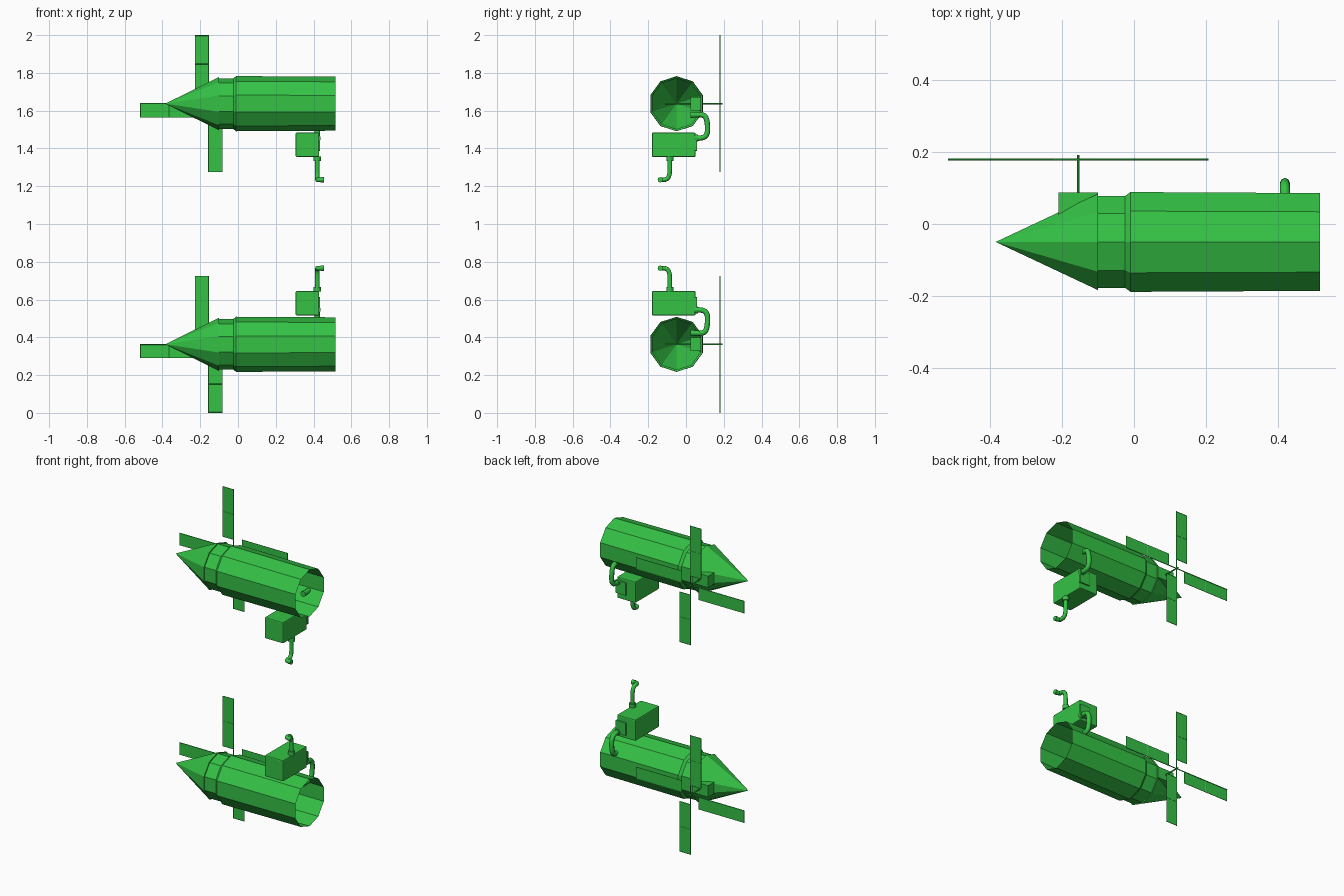
import bpy, bmesh, math
from mathutils import Vector

if "Cube" in bpy.data.objects:
    bpy.data.objects.remove(bpy.data.objects["Cube"], do_unlink=True)

green = bpy.data.materials.new("leaf green")
green.use_nodes = True
COLOR = (0.035, 0.54, 0.06, 1)
green.diffuse_color = COLOR
green.node_tree.nodes["Principled BSDF"].inputs["Base Color"].default_value = COLOR

AXIS_Y = -0.05
HUB = Vector((-0.155, 0.18))


def finish(name, bm):
    bmesh.ops.recalc_face_normals(bm, faces=bm.faces)
    mesh = bpy.data.meshes.new(name)
    bm.to_mesh(mesh)
    bm.free()
    mesh.materials.append(green)
    obj = bpy.data.objects.new(name, mesh)
    bpy.context.collection.objects.link(obj)
    return obj


def box(name, lo, hi, bevel=0):
    """Box spanning two opposite corners, given in any order."""
    lo, hi = Vector(lo), Vector(hi)
    bm = bmesh.new()
    bmesh.ops.create_cube(bm, size=1)
    for v in bm.verts:
        v.co = Vector([(a + b) / 2 + c * abs(b - a) for a, b, c in zip(lo, hi, v.co)])
    obj = finish(name, bm)
    if bevel:
        mod = obj.modifiers.new("soft edges", "BEVEL")
        mod.width, mod.segments = bevel, 2
    return obj


def rod(name, start, end, radius, sides=8):
    start, end = Vector(start), Vector(end)
    bm = bmesh.new()
    bmesh.ops.create_cone(bm, cap_ends=True, segments=sides, radius1=radius,
                          radius2=radius, depth=(end - start).length)
    turn = (end - start).to_track_quat("Z", "Y")
    for v in bm.verts:
        v.co = turn @ v.co + (start + end) / 2
    return finish(name, bm)


def pipe(name, points, radius):
    """Round pipe along a smooth path."""
    curve = bpy.data.curves.new(name, "CURVE")
    curve.dimensions = "3D"
    curve.bevel_depth, curve.bevel_resolution = radius, 2
    curve.use_fill_caps = True
    curve.resolution_u = 4
    spline = curve.splines.new("NURBS")
    spline.points.add(len(points) - 1)
    for p, co in zip(spline.points, points):
        p.co = (*co, 1)
    spline.use_endpoint_u = True
    spline.order_u = 3
    curve.materials.append(green)
    obj = bpy.data.objects.new(name, curve)
    bpy.context.collection.objects.link(obj)
    bpy.ops.object.select_all(action="DESELECT")
    obj.select_set(True)
    bpy.context.view_layer.objects.active = obj
    bpy.ops.object.convert(target="MESH")
    bpy.ops.object.shade_smooth_by_angle(angle=math.radians(50))


def hull(name, cz):
    """Ten-sided open tube with a stepped collar and pointed nose."""
    profile = [(-0.10, 0.141), (-0.10, 0.134), (-0.025, 0.134),
               (-0.01, 0.146), (0.517, 0.143)]
    bm = bmesh.new()
    rings = []
    for x, r in profile:
        rings.append([bm.verts.new((x, AXIS_Y + r * math.sin(k * math.tau / 10),
                                    cz + r * math.cos(k * math.tau / 10)))
                      for k in range(10)])
    tip = bm.verts.new((-0.385, AXIS_Y, cz))
    for k in range(10):
        n = (k + 1) % 10
        bm.faces.new((tip, rings[0][k], rings[0][n]))
        for a, b in zip(rings, rings[1:]):
            bm.faces.new((a[k], b[k], b[n], a[n]))
    finish(name, bm)


def rotor(prefix, cz):
    """Four flat paddles in a pinwheel, each hung on one side of its spar."""
    hx, hy = HUB
    rod(prefix + "_rotor_shaft", (hx, -0.11, cz), (hx, 0.192, cz), 0.004)
    box(prefix + "_shaft_housing", (-0.21, 0.025, cz - 0.035), (-0.10, 0.087, cz + 0.035))
    for i, side in enumerate(("upper", "right", "lower", "left")):
        angle = i * math.pi / 2
        along = Vector((math.sin(angle), 0, math.cos(angle)))
        across = Vector((-math.cos(angle), 0, math.sin(angle)))
        hub = Vector((hx, hy, cz))

        def at(d, w, y=0):
            return hub + along * d + across * w + Vector((0, y, 0))

        name = f"{prefix}_{side}"
        rod(name + "_spar", at(0, 0), at(0.363, 0), 0.003, 6)
        box(name + "_paddle", at(0.057, 0, -0.001), at(0.363, 0.073, 0.001))
        for d in (0.058, 0.21, 0.361):
            rod(name + "_rib", at(d, 0), at(d, 0.073), 0.002, 6)


def pump(prefix, cz, s):
    """Pump box with pipes; s is the side of the hull it sits on."""
    def P(x, y, z):
        return (x, y, cz + s * z)

    box(prefix + "_pump_box", P(0.305, -0.18, 0.153), P(0.43, 0.05, 0.282), 0.006)
    box(prefix + "_pump_back_plate", P(0.365, 0.045, 0.172), P(0.435, 0.058, 0.25), 0.003)
    # Curved pipe from the pump into the hull
    pipe(prefix + "_intake_pipe",
         [P(0.42, 0.045, 0.182), P(0.42, 0.085, 0.185), P(0.42, 0.113, 0.165),
          P(0.42, 0.115, 0.115), P(0.42, 0.105, 0.062), P(0.42, 0.065, 0.058),
          P(0.42, 0.025, 0.06)], 0.014)
    rod(prefix + "_intake_flange", P(0.42, 0.045, 0.182), P(0.42, 0.064, 0.182), 0.018, 12)
    rod(prefix + "_intake_nozzle", P(0.42, 0.025, 0.06), P(0.42, 0.042, 0.06), 0.017, 12)
    # Outlet pipe with a sideways spout
    pipe(prefix + "_outlet_pipe",
         [P(0.42, -0.085, 0.28), P(0.42, -0.085, 0.34), P(0.42, -0.088, 0.385),
          P(0.42, -0.105, 0.403), P(0.42, -0.133, 0.403), P(0.43, -0.136, 0.403),
          P(0.453, -0.136, 0.403)], 0.012)
    rod(prefix + "_outlet_flange", P(0.42, -0.085, 0.28), P(0.42, -0.085, 0.304), 0.019, 12)
    rod(prefix + "_outlet_nozzle", P(0.438, -0.136, 0.403), P(0.456, -0.136, 0.403), 0.014, 12)


# Two matching machines; the pumps face each other
for prefix, cz, s in (("top", 1.637, -1), ("bottom", 0.363, 1)):
    hull(prefix + "_hull", cz)
    rotor(prefix, cz)
    pump(prefix, cz, s)
